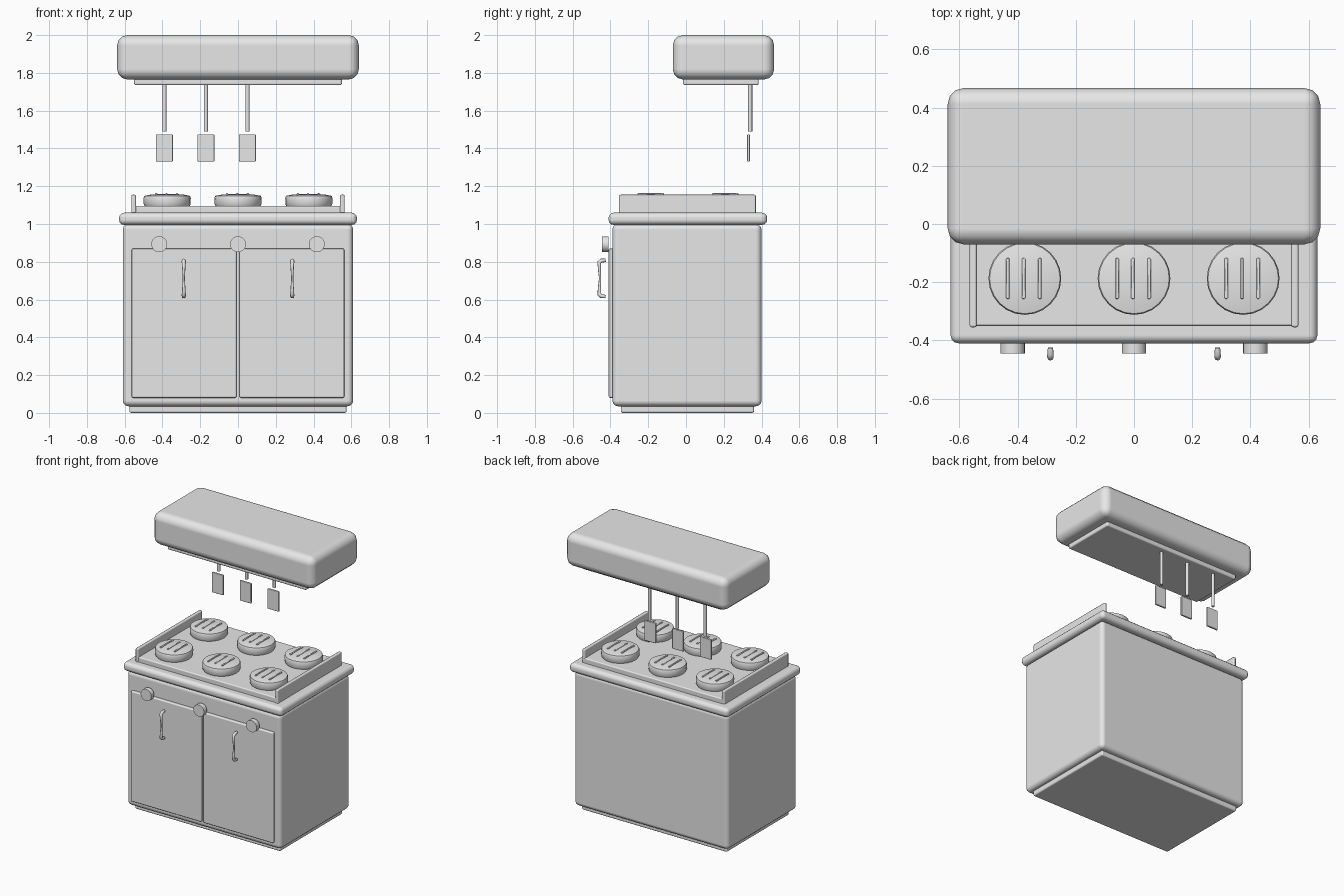
import bpy
import bmesh
from math import radians
from mathutils import Matrix

default = bpy.data.objects.get("Cube")
if default:
    bpy.data.objects.remove(default, do_unlink=True)

# One plain grey for everything
grey = bpy.data.materials.new("light_grey")
grey.use_nodes = True
grey.diffuse_color = (0.8, 0.8, 0.8, 1)
grey.node_tree.nodes["Principled BSDF"].inputs["Base Color"].default_value = (0.8, 0.8, 0.8, 1)


def add_object(name, data):
    obj = bpy.data.objects.new(name, data)
    data.materials.append(grey)
    bpy.context.collection.objects.link(obj)
    return obj


def finish(name, bm):
    bmesh.ops.recalc_face_normals(bm, faces=bm.faces)
    mesh = bpy.data.meshes.new(name)
    bm.to_mesh(mesh)
    bm.free()
    return add_object(name, mesh)


def smooth(obj, angle=40):
    bpy.ops.object.select_all(action="DESELECT")
    obj.select_set(True)
    bpy.context.view_layer.objects.active = obj
    bpy.ops.object.shade_smooth_by_angle(angle=radians(angle))


def box(name, x, y, z, bevel=0.0, segments=3):
    """Rounded box from (low, high) extents on each axis."""
    bm = bmesh.new()
    bmesh.ops.create_cube(bm, size=1)
    for v in bm.verts:
        v.co = [(a + b) / 2 + c * (b - a) for (a, b), c in zip((x, y, z), v.co)]
    obj = finish(name, bm)
    if bevel:
        obj.data.polygons.foreach_set("use_smooth", [True] * 6)
        mod = obj.modifiers.new("rounded_edges", "BEVEL")
        mod.width = bevel
        mod.segments = segments
        mod.harden_normals = True
    return obj


def cylinder(name, centre, radius, depth, axis="Z", sides=24):
    bm = bmesh.new()
    turn = Matrix.Rotation(radians(90), 4, "X") if axis == "Y" else Matrix.Identity(4)
    bmesh.ops.create_cone(bm, cap_ends=True, segments=sides, radius1=radius,
                          radius2=radius, depth=depth,
                          matrix=Matrix.Translation(centre) @ turn)
    obj = finish(name, bm)
    smooth(obj)
    return obj


def lathe(name, centre, profile, sides=24):
    """Spin a (radius, height) profile about the vertical axis."""
    bm = bmesh.new()
    verts = [bm.verts.new((r, 0, z)) for r, z in profile]
    edges = [bm.edges.new(pair) for pair in zip(verts, verts[1:])]
    bmesh.ops.spin(bm, geom=verts + edges, cent=(0, 0, 0), axis=(0, 0, 1),
                   angle=radians(360), steps=sides, use_duplicate=False)
    bmesh.ops.remove_doubles(bm, verts=bm.verts, dist=0.0005)
    obj = finish(name, bm)
    obj.location = centre
    smooth(obj, 50)
    return obj


# Cabinet
box("base_plinth", (-0.575, 0.575), (-0.345, 0.36), (0, 0.06), 0.01)
box("cabinet_body", (-0.61, 0.61), (-0.39, 0.40), (0.035, 1.0), 0.03)
box("counter_slab", (-0.63, 0.63), (-0.41, 0.43), (0.995, 1.06), 0.028)
box("cooktop_plate", (-0.55, 0.55), (-0.35, 0.37), (1.05, 1.095), 0.008)

# Doors, handles and cooktop rails in mirrored pairs
handle_path = [(-0.425, 0.808, 0.8), (-0.448, 0.806, 1.0), (-0.459, 0.797, 1.0),
               (-0.458, 0.76, 0.75), (-0.455, 0.712, 0.5), (-0.458, 0.665, 0.75),
               (-0.459, 0.627, 1.0), (-0.448, 0.618, 1.0), (-0.425, 0.616, 0.8)]
for side, s in (("right", -1), ("left", 1)):
    box(side + "_door", sorted((s * 0.008, s * 0.563)), (-0.41, -0.38), (0.08, 0.87), 0.008, 2)
    box(side + "_rail", sorted((s * 0.54, s * 0.565)), (-0.355, 0.37), (1.055, 1.155), 0.008, 2)
    curve = bpy.data.curves.new(side + "_handle", "CURVE")
    curve.dimensions = "3D"
    curve.bevel_depth = 0.011
    curve.bevel_resolution = 2
    curve.use_fill_caps = True
    spline = curve.splines.new("POLY")
    spline.points.add(len(handle_path) - 1)
    for p, (y, z, r) in zip(spline.points, handle_path):
        p.co = (s * 0.287, y, z, 1)
        p.radius = r
    spline.use_smooth = True
    add_object(side + "_handle", curve)

# Control knobs
for i, x in enumerate((-0.417, 0, 0.417)):
    cylinder(f"knob_{i + 1}", (x, -0.428, 0.893), 0.042, 0.034, "Y")

# Domed round patties with three raised bars each
patty_profile = [(0, 0), (0.118, 0), (0.124, 0.012), (0.125, 0.045),
                 (0.121, 0.056), (0.09, 0.062), (0.045, 0.066), (0, 0.067)]
for row, y in (("front", -0.187), ("rear", 0.207)):
    for i, x in enumerate((-0.375, 0, 0.375)):
        lathe(f"{row}_patty_{i + 1}", (x, y, 1.093), patty_profile)
        for j, dx in enumerate((-0.058, -0.004, 0.052)):
            box(f"{row}_patty_{i + 1}_bar_{j + 1}", (x + dx - 0.006, x + dx + 0.006),
                (y - 0.07, y + 0.07), (1.14, 1.163), 0.003, 1)

# Hood with its underside plate
box("hood", (-0.64, 0.64), (-0.07, 0.467), (1.765, 2.0), 0.055)
box("hood_underplate", (-0.55, 0.55), (-0.015, 0.385), (1.735, 1.775), 0.01)

# Hanging utensils
for i, x in enumerate((-0.39, -0.17, 0.05)):
    cylinder(f"utensil_rod_{i + 1}", (x, 0.34, 1.62), 0.011, 0.26, sides=12)
    box(f"utensil_blade_{i + 1}", (x - 0.045, x + 0.045), (0.324, 0.338), (1.33, 1.475), 0.005, 2)
